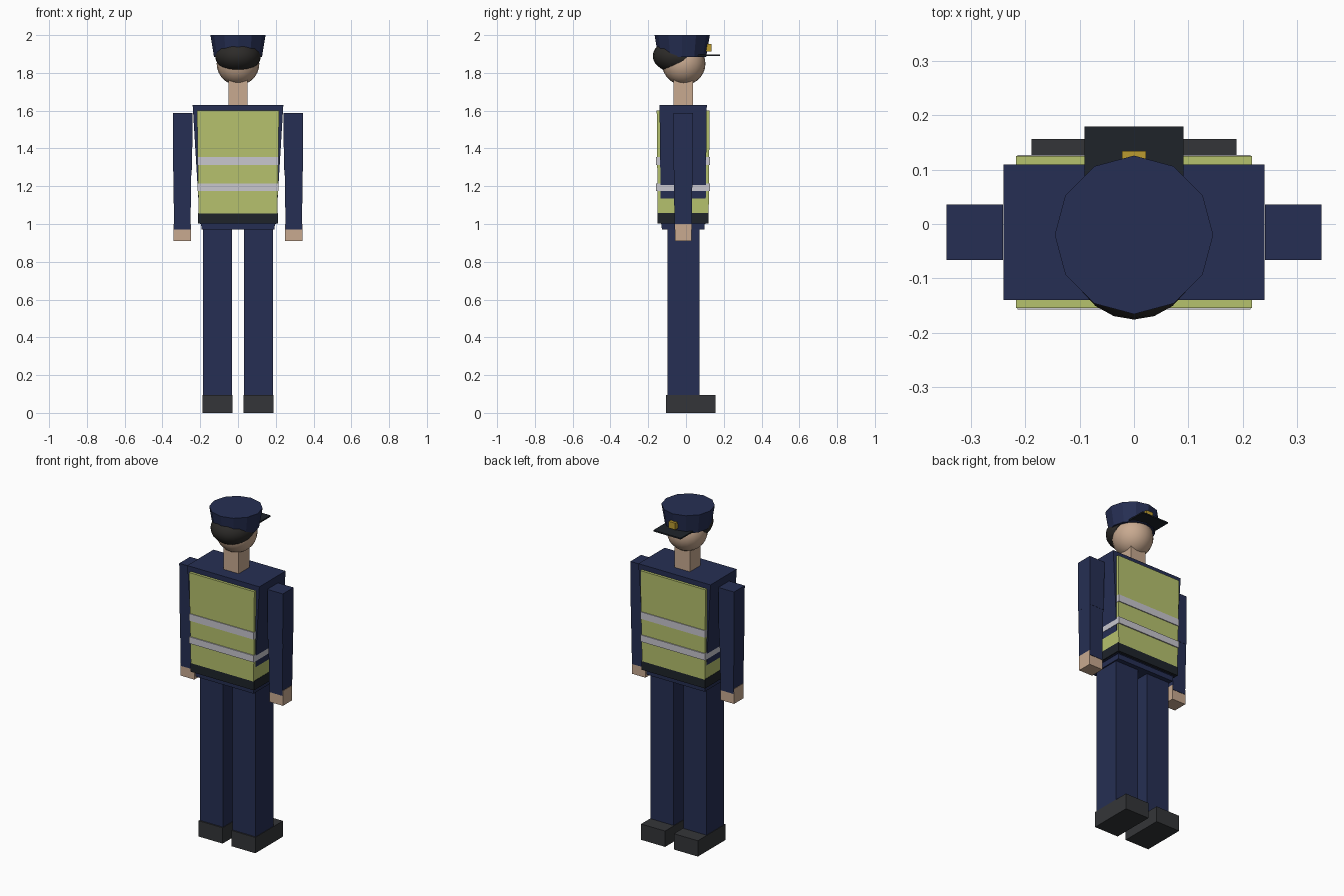
import bpy, bmesh, math
from mathutils import Vector, Matrix

if "Cube" in bpy.data.objects:
    bpy.data.objects.remove(bpy.data.objects["Cube"])


def mat(name, r, g, b):
    m = bpy.data.materials.new(name)
    m.diffuse_color = (r, g, b, 1)
    m.use_nodes = True
    m.node_tree.nodes["Principled BSDF"].inputs["Base Color"].default_value = m.diffuse_color
    return m


NAVY = mat("navy", .019, .028, .087)
LIME = mat("lime", .47, .54, .155)
SILVER = mat("silver", .58, .57, .62)
SKIN = mat("skin", .58, .40, .28)
SHOE = mat("shoe", .034, .036, .040)
BLACK = mat("black", .013, .017, .023)
HAIR = mat("hair", .026, .024, .022)
GOLD = mat("gold", .50, .33, .03)
CY = -0.015  # depth centre of the body


def finish(name, bm, material):
    bmesh.ops.recalc_face_normals(bm, faces=bm.faces[:])
    me = bpy.data.meshes.new(name)
    bm.to_mesh(me)
    bm.free()
    me.materials.append(material)
    ob = bpy.data.objects.new(name, me)
    bpy.context.collection.objects.link(ob)
    return ob


def block(name, material, cx, cy, z0, z1, bottom, top=None):
    """Box with separate (half width, half depth) at the bottom and the top."""
    top = top or bottom
    bm = bmesh.new()
    bmesh.ops.create_cube(bm, size=2)
    for v in bm.verts:
        hx, hy = top if v.co.z > 0 else bottom
        v.co = (cx + v.co.x * hx, cy + v.co.y * hy, z1 if v.co.z > 0 else z0)
    return finish(name, bm, material)


def ball(name, material, centre, radii, cut=None):
    """Smooth ellipsoid, optionally trimmed by a plane (point, normal)."""
    bm = bmesh.new()
    m = Matrix.Translation(centre) @ Matrix.Diagonal((*radii, 1))
    bmesh.ops.create_uvsphere(bm, u_segments=20, v_segments=14, radius=1, matrix=m)
    if cut:
        geom = bm.verts[:] + bm.edges[:] + bm.faces[:]
        res = bmesh.ops.bisect_plane(bm, geom=geom, plane_co=cut[0], plane_no=cut[1],
                                     clear_inner=True)
        rim = [e for e in res["geom_cut"] if isinstance(e, bmesh.types.BMEdge)]
        bmesh.ops.contextual_create(bm, geom=rim)
    for f in bm.faces:
        f.smooth = len(f.verts) <= 4
    return finish(name, bm, material)


# legs, shoes, arms and hands, one per side
for side, s in (("left", -1), ("right", 1)):
    block(side + "_shoe", SHOE, s * .109, .026, 0, .095, (.080, .131))
    block(side + "_leg", NAVY, s * .109, -.013, .09, .98, (.077, .084))
    block(side + "_upper_arm", NAVY, s * .293, CY, 1.285, 1.587, (.050, .050), (.052, .051))
    block(side + "_forearm", NAVY, s * .295, CY, .97, 1.29, (.043, .046), (.048, .049))
    block(side + "_hand", SKIN, s * .295, CY, .91, 1.0, (.0455, .044))

# hips, torso, belt
block("hips", NAVY, 0, CY, .97, 1.02, (.193, .113), (.197, .115))
block("torso", NAVY, 0, CY, 1.0, 1.63, (.202, .118), (.240, .125))
block("belt", BLACK, 0, CY, 1.003, 1.058, (.211, .135))

# safety vest with reflective bands
block("vest", LIME, 0, CY, 1.055, 1.60, (.209, .135), (.217, .140))
block("lower_band", SILVER, 0, CY, 1.175, 1.215, (.2145, .1425))
block("upper_band", SILVER, 0, CY, 1.312, 1.354, (.2145, .1425))

# neck, head and hair
block("neck", SKIN, 0, CY, 1.62, 1.78, (.051, .051))
ball("head", SKIN, (0, -.012, 1.849), (.113, .115, .114))
ball("hair", HAIR, (0, -.045, 1.89), (.121, .131, .09),
     (Vector((0, -.08, 1.812)), Vector((0, -.64, .77))))

# twelve-sided cap, flaring upward
bm = bmesh.new()
bmesh.ops.create_cone(bm, cap_ends=True, segments=12, radius1=.127, radius2=.146,
                      depth=.115, matrix=Matrix.Translation((0, -.02, 1.9425)))
finish("cap", bm, NAVY)
block("cap_visor", BLACK, 0, .105, 1.890, 1.898, (.091, .075))
block("cap_badge", GOLD, 0, .117, 1.912, 1.952, (.022, .017))
